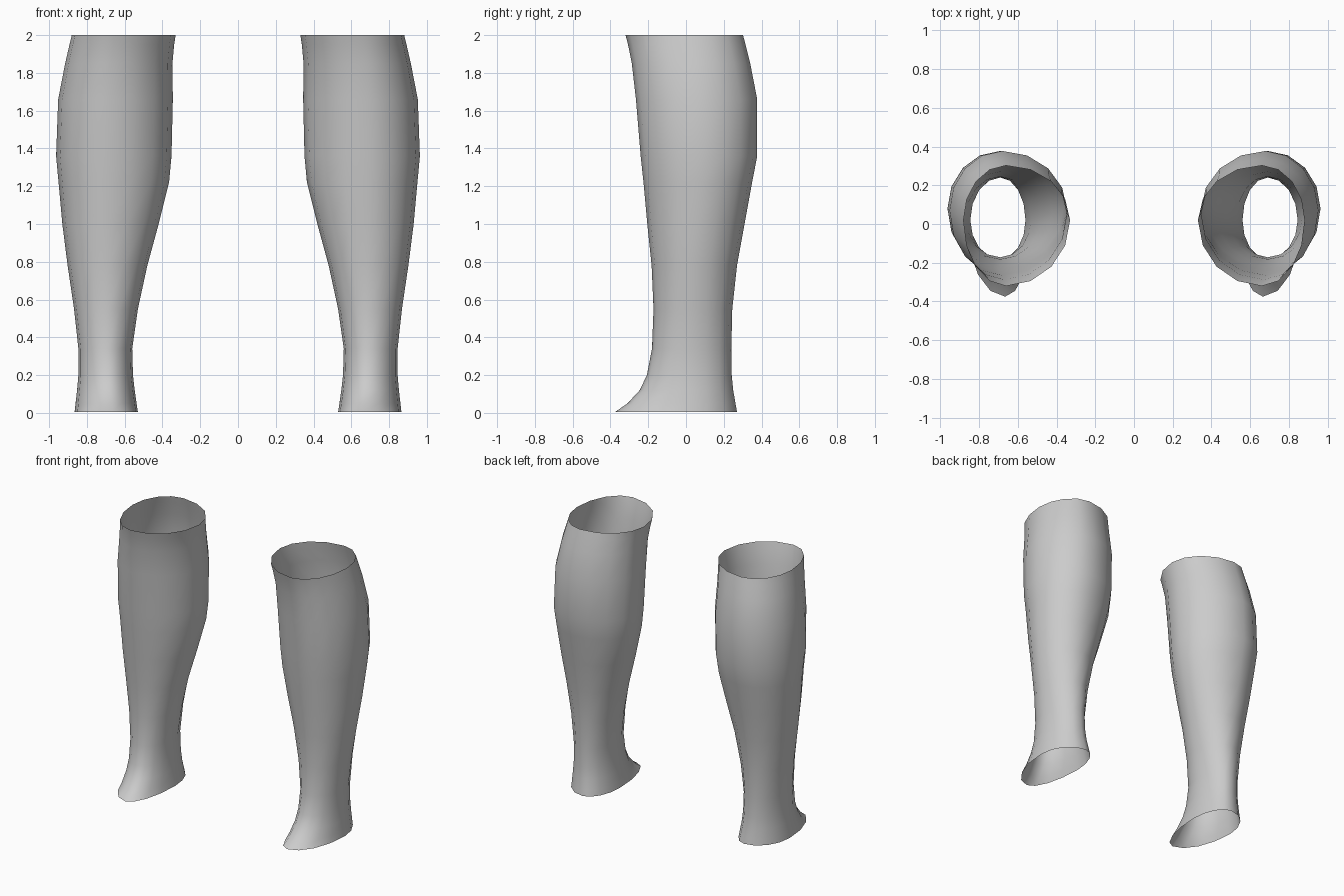
import bpy, bmesh
from math import cos, sin, tau

cube = bpy.data.objects.get("Cube")
if cube:
    bpy.data.objects.remove(cube, do_unlink=True)

grey = bpy.data.materials.new("light_grey")
grey.use_nodes = True
colour = (0.6, 0.6, 0.6, 1)
grey.diffuse_color = colour
grey.node_tree.nodes["Principled BSDF"].inputs["Base Color"].default_value = colour

SIDES = 16
# Cross-sections: height, inner x, outer x, front y, back y, ridge x, widest y
RINGS = [
    (0.005, 0.53, 0.865, -0.375, 0.27, 0.665, 0.02),
    (0.05, 0.537, 0.86, -0.31, 0.262, 0.67, 0.02),
    (0.12, 0.547, 0.852, -0.245, 0.25, 0.68, 0.02),
    (0.20, 0.556, 0.845, -0.207, 0.242, 0.685, 0.02),
    (0.34, 0.56, 0.845, -0.18, 0.24, 0.69, 0.02),
    (0.55, 0.53, 0.868, -0.172, 0.245, 0.69, 0.03),
    (0.78, 0.48, 0.902, -0.182, 0.27, 0.69, 0.04),
    (1.00, 0.42, 0.93, -0.205, 0.31, 0.69, 0.06),
    (1.22, 0.365, 0.95, -0.225, 0.35, 0.69, 0.08),
    (1.36, 0.352, 0.963, -0.24, 0.377, 0.69, 0.08),
    (1.66, 0.345, 0.952, -0.265, 0.377, 0.68, 0.07),
    (1.85, 0.347, 0.915, -0.287, 0.34, 0.67, 0.05),
    (1.95, 0.338, 0.892, -0.307, 0.315, 0.66, 0.03),
    (2.00, 0.33, 0.88, -0.32, 0.302, 0.66, 0.02),
]


def make_leg(name, side):
    """Loft an open shell through the cross-sections; side is +1 or -1."""
    bm = bmesh.new()
    loops = []
    for z, x_in, x_out, front, back, cx, cy in RINGS:
        loop = []
        for i in range(SIDES):
            c, s = cos(tau * i / SIDES), sin(tau * i / SIDES)
            x = cx + c * (x_out - cx if c > 0 else cx - x_in)
            y = cy + s * (back - cy if s > 0 else cy - front)
            loop.append(bm.verts.new((side * x, y, z)))
        loops.append(loop)
    for low, high in zip(loops, loops[1:]):
        for i in range(SIDES):
            j = (i + 1) % SIDES
            quad = (low[i], low[j], high[j], high[i])
            face = bm.faces.new(quad if side > 0 else quad[::-1])
            face.smooth = True
    mesh = bpy.data.meshes.new(name)
    bm.to_mesh(mesh)
    bm.free()
    mesh.materials.append(grey)
    leg = bpy.data.objects.new(name, mesh)
    bpy.context.collection.objects.link(leg)


make_leg("left_lower_leg", 1)
make_leg("right_lower_leg", -1)
